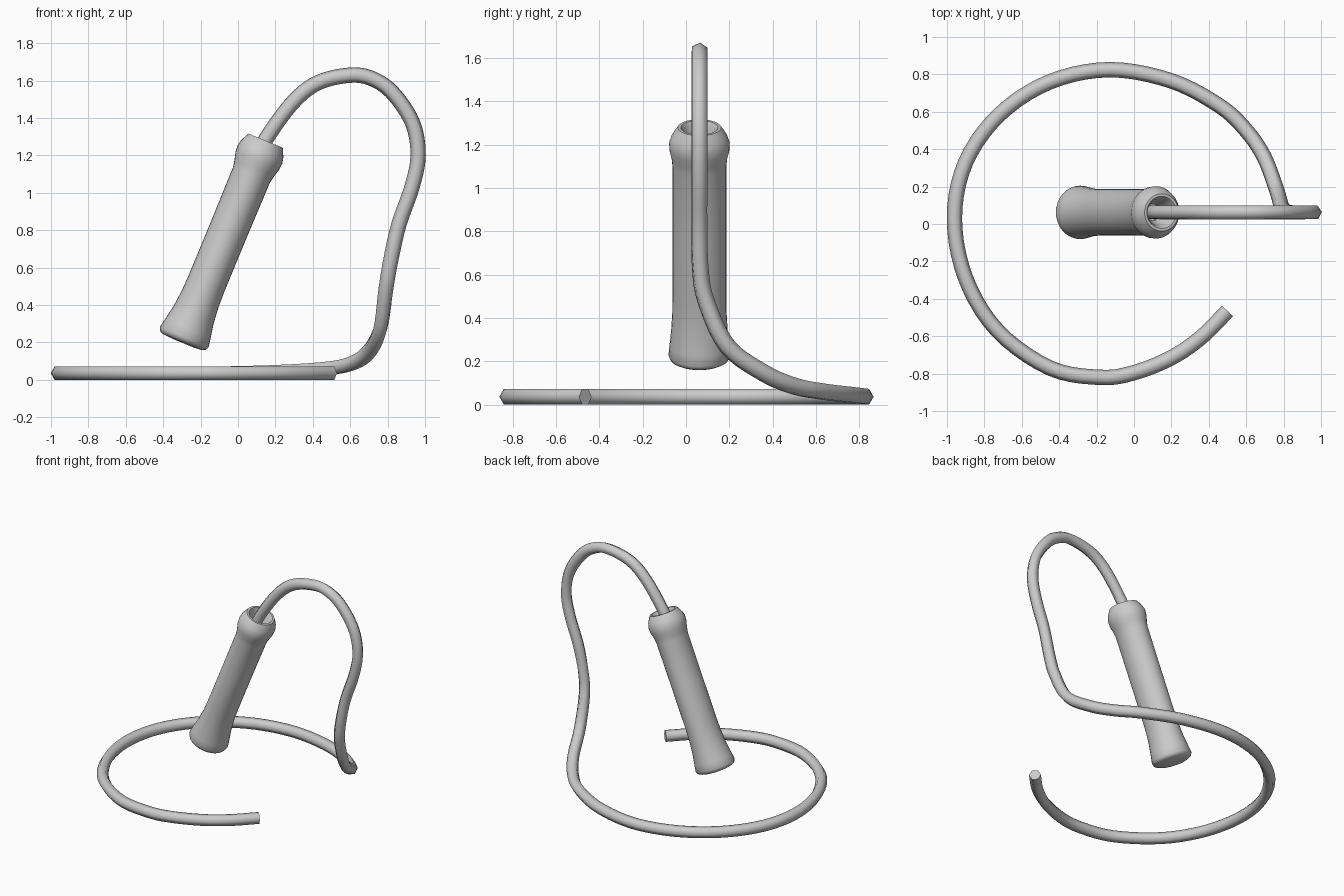
import bpy, bmesh
from math import sin, cos, pi, radians
from mathutils import Vector, Matrix

if "Cube" in bpy.data.objects:
    bpy.data.objects.remove(bpy.data.objects["Cube"])


def make_object(name, bm, angle):
    bmesh.ops.recalc_face_normals(bm, faces=bm.faces)
    mesh = bpy.data.meshes.new(name)
    bm.to_mesh(mesh)
    bm.free()
    ob = bpy.data.objects.new(name, mesh)
    bpy.context.collection.objects.link(ob)
    bpy.ops.object.select_all(action='DESELECT')
    ob.select_set(True)
    bpy.context.view_layer.objects.active = ob
    bpy.ops.object.shade_smooth_by_angle(angle=radians(angle))
    return ob


def skin(rings):
    """Join rings of points into a closed tube with capped ends."""
    bm = bmesh.new()
    vs = [[bm.verts.new(p) for p in r] for r in rings]
    for a, b in zip(vs, vs[1:]):
        n = len(a)
        for i in range(n):
            bm.faces.new((a[i], a[(i + 1) % n], b[(i + 1) % n], b[i]))
    bm.faces.new(vs[0])
    bm.faces.new(vs[-1])
    return bm


def catmull(pts, steps):
    p = [2 * pts[0] - pts[1]] + pts + [2 * pts[-1] - pts[-2]]
    out = []
    for i in range(1, len(p) - 2):
        a, b, c, d = p[i - 1:i + 3]
        for k in range(steps):
            t = k / steps
            out.append(0.5 * (2 * b + (c - a) * t + (2 * a - 5 * b + 4 * c - d) * t * t
                              + (3 * b - a - 3 * c + d) * t ** 3))
    return out + [pts[-1]]


# Handle: slightly oval grip, flared foot, collar with a hollow mouth
profile = [(-0.012, 0.06, 0.06), (-0.008, 0.115, 0.115), (0.002, 0.134, 0.134),
           (0.02, 0.141, 0.143), (0.07, 0.132, 0.138), (0.15, 0.117, 0.13),
           (0.24, 0.108, 0.125), (0.33, 0.105, 0.124), (0.65, 0.105, 0.124),
           (0.96, 0.107, 0.124), (1.0, 0.115, 0.128), (1.04, 0.126, 0.138),
           (1.08, 0.129, 0.14), (1.11, 0.122, 0.13), (1.14, 0.108, 0.112),
           (1.157, 0.099, 0.1), (1.157, 0.085, 0.086), (1.14, 0.075, 0.075),
           (1.08, 0.06, 0.06), (1.03, 0.045, 0.045)]
n = 32
rings = [[Vector((rx * cos(2 * pi * i / n), ry * sin(2 * pi * i / n), s))
          for i in range(n)] for s, rx, ry in profile]
handle = make_object("handle", skin(rings), 50)
handle.data.transform(Matrix.Translation((-0.295, 0.062, 0.21))
                      @ Matrix.Rotation(radians(22.5), 4, 'Y'))

# Cord: coil on the ground, then up and over into the handle
ground = [(0.5, -0.465), (0.36, -0.605), (0.2, -0.715), (0.0, -0.795), (-0.18, -0.82),
          (-0.45, -0.77), (-0.73, -0.57), (-0.9, -0.29), (-0.96, 0.03), (-0.9, 0.33),
          (-0.72, 0.585), (-0.45, 0.76), (-0.13, 0.825)]
rise = [(0.2, 0.765, 0.044), (0.46, 0.63, 0.06), (0.6, 0.5, 0.085), (0.695, 0.36, 0.145),
        (0.76, 0.19, 0.27), (0.79, 0.092, 0.48), (0.815, 0.066, 0.63)]
arch = [(0.86, 0.83), (0.93, 1.03), (0.963, 1.2), (0.935, 1.37), (0.84, 1.52), (0.74, 1.6),
        (0.615, 1.63), (0.43, 1.59), (0.29, 1.48), (0.145, 1.28), (0.1, 1.17)]
path = catmull([Vector((x, y, 0.036)) for x, y in ground] + [Vector(p) for p in rise]
               + [Vector((x, 0.062, z)) for x, z in arch], 5)
rings, side = [], None
for i, p in enumerate(path):
    t = (path[min(i + 1, len(path) - 1)] - path[max(i - 1, 0)]).normalized()
    side = t.cross(Vector((0, 0, 1))) if side is None else side - t * side.dot(t)
    side.normalize()
    up = side.cross(t)
    # ease the hexagon a half-side round as the cord climbs
    twist = radians(30) * min(max((p.z - 0.1) / 0.7, 0), 1) if i > 40 else 0
    rings.append([p + 0.041 * (side * cos(k * pi / 3 + twist) + up * sin(k * pi / 3 + twist))
                  for k in range(6)])
make_object("cord", skin(rings), 65)
